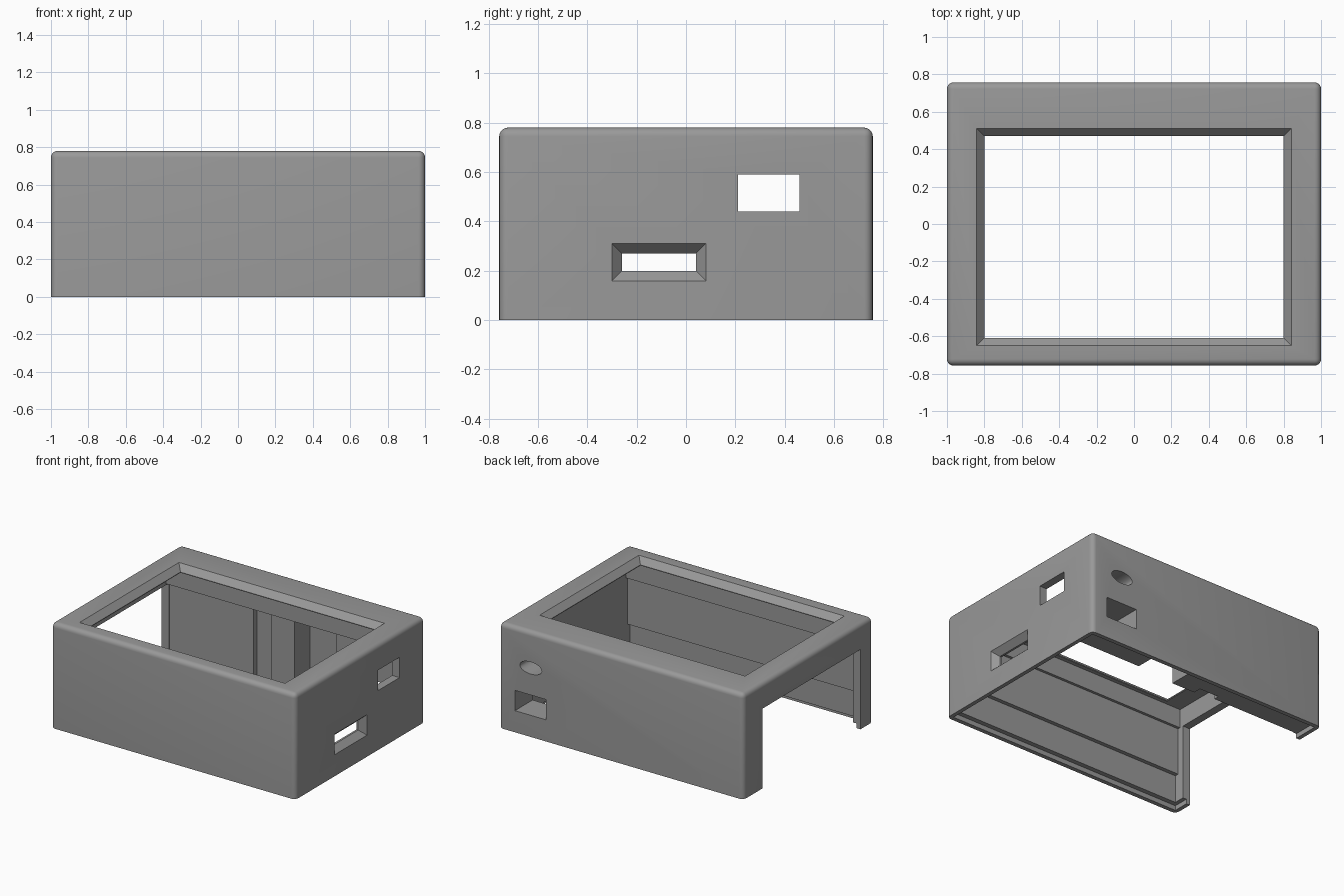
import bpy, bmesh
from mathutils import Matrix

if "Cube" in bpy.data.objects:
    bpy.data.objects.remove(bpy.data.objects["Cube"])

grey = bpy.data.materials.new("mid grey")
grey.diffuse_color = (0.32, 0.32, 0.32, 1)
grey.use_nodes = True
grey.node_tree.nodes["Principled BSDF"].inputs["Base Color"].default_value = grey.diffuse_color


def finish(name, bm, helper=False):
    bmesh.ops.recalc_face_normals(bm, faces=bm.faces[:])
    me = bpy.data.meshes.new(name)
    bm.to_mesh(me)
    bm.free()
    ob = bpy.data.objects.new(name, me)
    bpy.context.collection.objects.link(ob)
    me.materials.append(grey)
    ob.hide_render = helper
    return ob


def add_box(bm, x0, x1, y0, y1, z0, z1):
    vs = bmesh.ops.create_cube(bm, size=1)["verts"]
    for v in vs:
        v.co.x = x1 if v.co.x > 0 else x0
        v.co.y = y1 if v.co.y > 0 else y0
        v.co.z = z1 if v.co.z > 0 else z0


def box(name, *b, helper=False):
    bm = bmesh.new()
    add_box(bm, *b)
    return finish(name, bm, helper)


def prism(name, lower, upper, axis, a, b):
    """Tapered cutter: rectangle (u0,u1,v0,v1) at a widening to one at b."""
    bm = bmesh.new()
    rings = []
    for (u0, u1, v0, v1), w in ((lower, a), (upper, b)):
        pts = [(u0, v0), (u1, v0), (u1, v1), (u0, v1)]
        rings.append([bm.verts.new((w, u, v) if axis == "x" else (u, v, w)) for u, v in pts])
    bm.faces.new(rings[0])
    bm.faces.new(rings[1])
    for i in range(4):
        j = (i + 1) % 4
        bm.faces.new((rings[0][i], rings[0][j], rings[1][j], rings[1][i]))
    return finish(name, bm, True)


def boolean(ob, other, op="DIFFERENCE"):
    m = ob.modifiers.new(op.lower(), "BOOLEAN")
    m.object, m.operation, m.solver = other, op, "EXACT"
    bpy.context.view_layer.objects.active = ob
    bpy.ops.object.modifier_apply(modifier=m.name)
    bpy.data.objects.remove(other)


# outer case with rounded sides and top, flat at the bottom
bm = bmesh.new()
add_box(bm, -1, 1, -0.757, 0.757, 0, 0.78)
edges = [e for e in bm.edges if max(v.co.z for v in e.verts) > 0.1]
bmesh.ops.bevel(bm, geom=edges, offset=0.035, segments=5, profile=0.5, affect="EDGES")
case = finish("case", bm)

# hollow inside, and the rebate for a base plate
boolean(case, box("cavity", -0.94, 0.94, -0.69, 0.70, -0.1, 0.73, helper=True))
boolean(case, box("base_rebate", -0.97, 0.97, -0.725, 0.725, -0.1, 0.035, helper=True))

# inside ledges and mounting blocks, fused to the walls
inner_parts = {
    "front_ledge": (-0.95, 0.95, -0.72, -0.66, 0.24, 0.74),
    "front_rim": (-0.95, 0.95, -0.72, -0.64, 0.59, 0.74),
    "back_rim": (-0.95, 0.95, 0.50, 0.72, 0.60, 0.74),
    "left_block": (-0.95, -0.25, 0.54, 0.72, 0.035, 0.61),
    "middle_block": (-0.26, -0.08, 0.58, 0.72, 0.035, 0.61),
    "centre_post": (-0.09, 0.10, 0.52, 0.72, 0.035, 0.61),
    "right_block": (0.42, 0.95, 0.55, 0.72, 0.035, 0.61),
}
for name, dims in inner_parts.items():
    boolean(case, box(name, *dims), "UNION")

# screen window with a sloped border
boolean(case, box("window_cut", -0.80, 0.80, -0.61, 0.47, 0.70, 0.9, helper=True))
boolean(case, prism("window_slope", (-0.80, 0.80, -0.61, 0.47),
                    (-0.85, 0.85, -0.66, 0.52), "z", 0.735, 0.79))

# open left side
boolean(case, box("left_opening", -1.1, -0.90, -0.61, 0.535, -0.1, 0.59, helper=True))

# right side: sloped slot and plain port
boolean(case, box("slot_cut", 0.9, 1.1, -0.26, 0.04, 0.20, 0.27, helper=True))
boolean(case, prism("slot_slope", (-0.26, 0.04, 0.20, 0.27),
                    (-0.31, 0.09, 0.15, 0.32), "x", 0.955, 1.01))
boolean(case, box("side_port", 0.9, 1.1, 0.21, 0.46, 0.44, 0.59, helper=True))

# back: rectangular port and oval hole
boolean(case, box("back_port", 0.615, 0.87, 0.5, 0.9, 0.16, 0.31, helper=True))
bm = bmesh.new()
bmesh.ops.create_cone(bm, cap_ends=True, segments=32, radius1=1, radius2=1, depth=0.4,
                      matrix=Matrix.Translation((0.74, 0.7, 0.51))
                      @ Matrix.Diagonal((0.09, 1, 0.045, 1)) @ Matrix.Rotation(1.5707963, 4, "X"))
boolean(case, finish("oval_cut", bm, True))

# smooth rounded edges, keep the rest crisp
bpy.ops.object.select_all(action="DESELECT")
case.select_set(True)
bpy.context.view_layer.objects.active = case
bpy.ops.object.shade_smooth_by_angle(angle=0.6)
